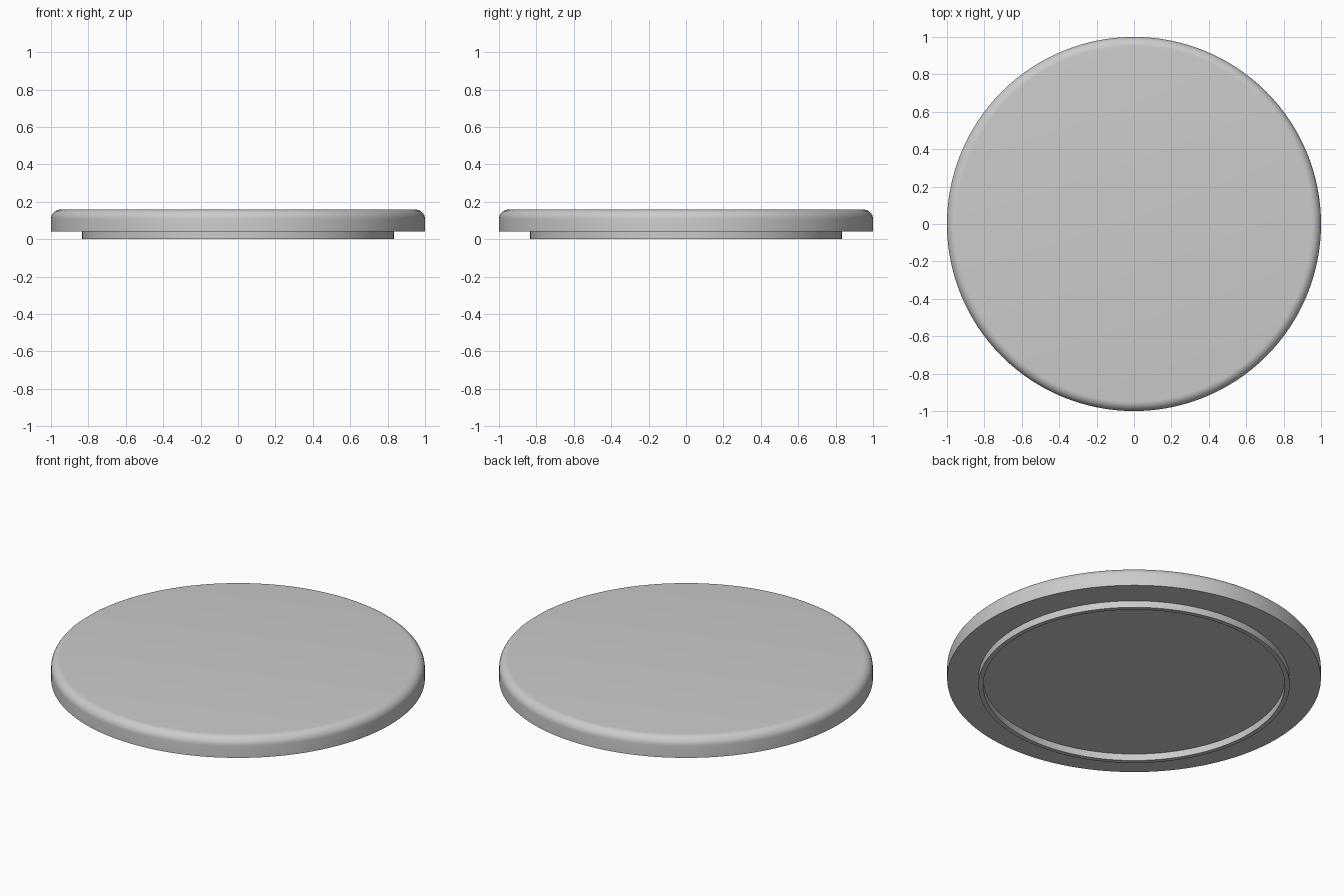
import bpy, bmesh, math

if "Cube" in bpy.data.objects:
    bpy.data.objects.remove(bpy.data.objects["Cube"])

SEGMENTS = 128
TOP, UNDER = 0.158, 0.04      # top face and underside of the disc
FILLET = 0.05                 # rounded top edge
RIM_OUT, RIM_IN = 0.833, 0.807


def lathe(name, profile):
    """Spin an (r, z) profile about z; ends at r = 0 close into caps."""
    mesh = bpy.data.meshes.new(name)
    bm = bmesh.new()
    verts = [bm.verts.new((r, 0, z)) for r, z in profile]
    edges = [bm.edges.new(pair) for pair in zip(verts, verts[1:])]
    bmesh.ops.spin(bm, geom=verts + edges, cent=(0, 0, 0), axis=(0, 0, 1),
                   angle=math.tau, steps=SEGMENTS, use_merge=True)
    bmesh.ops.remove_doubles(bm, verts=bm.verts, dist=1e-5)
    bmesh.ops.recalc_face_normals(bm, faces=bm.faces)
    bm.to_mesh(mesh)
    bm.free()
    obj = bpy.data.objects.new(name, mesh)
    bpy.context.collection.objects.link(obj)
    bpy.context.view_layer.objects.active = obj
    obj.select_set(True)
    bpy.ops.object.shade_smooth_by_angle(angle=math.radians(30))
    obj.select_set(False)
    return obj


# Recessed underside, locating rim, then outer wall
profile = [(0, UNDER), (RIM_IN, UNDER), (RIM_IN, 0), (RIM_OUT, 0),
           (RIM_OUT, UNDER), (1, UNDER)]

# Rounded shoulder up to the flat top
for i in range(9):
    a = math.pi / 2 * i / 8
    profile.append((1 - FILLET + FILLET * math.cos(a),
                    TOP - FILLET + FILLET * math.sin(a)))
profile.append((0, TOP))

lathe("round_lid", profile)
